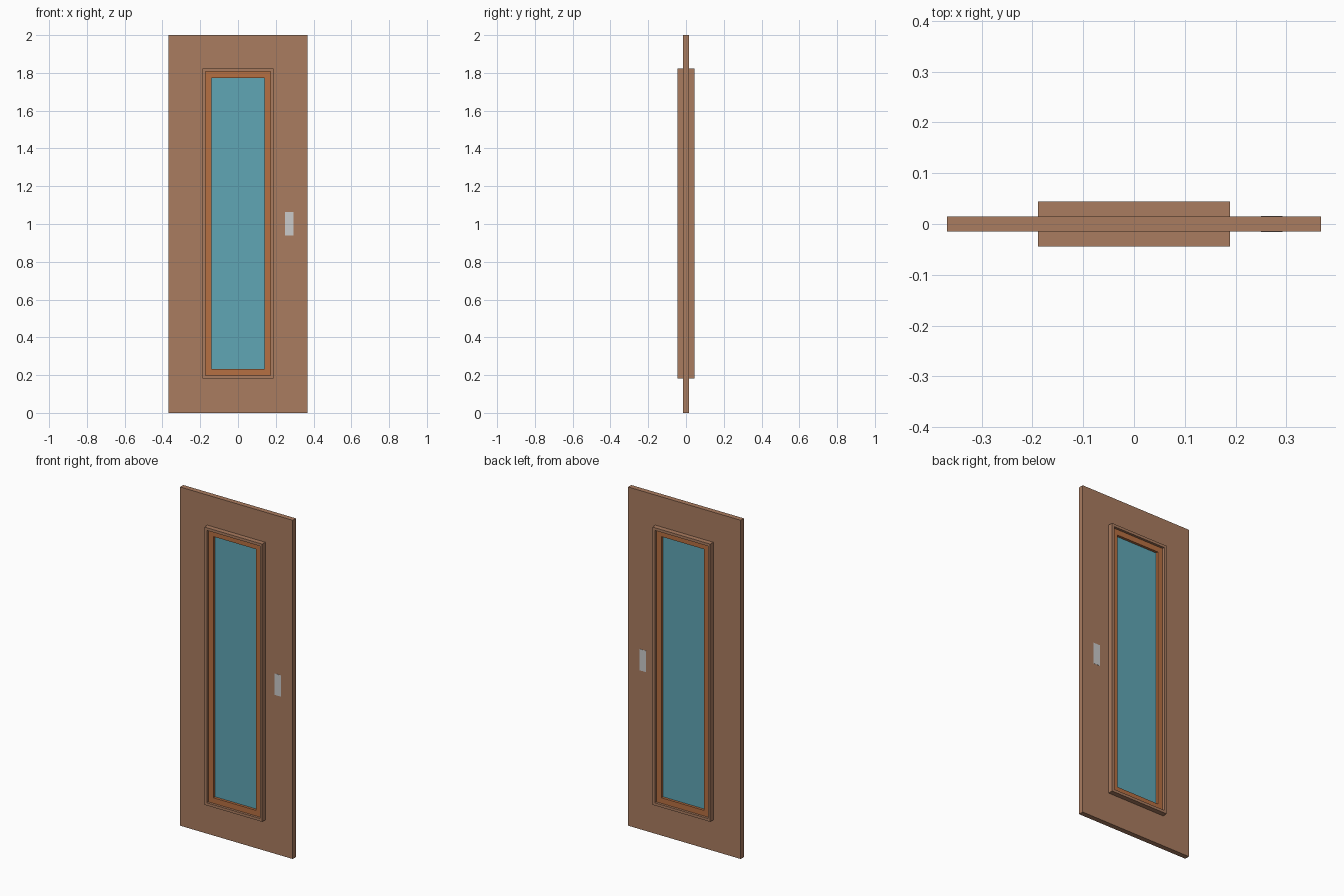
import bpy, bmesh

if "Cube" in bpy.data.objects:
    bpy.data.objects.remove(bpy.data.objects["Cube"])

MID_Z = 1.0025


def material(name, color):
    m = bpy.data.materials.new(name)
    m.diffuse_color = (*color, 1)
    m.use_nodes = True
    m.node_tree.nodes["Principled BSDF"].inputs["Base Color"].default_value = m.diffuse_color
    return m


def finish(name, bm, mat):
    bmesh.ops.recalc_face_normals(bm, faces=bm.faces)
    me = bpy.data.meshes.new(name)
    bm.to_mesh(me)
    bm.free()
    ob = bpy.data.objects.new(name, me)
    bpy.context.collection.objects.link(ob)
    if mat:
        me.materials.append(mat)
    return ob


def rect(bm, y, x0, x1, z0, z1):
    return [bm.verts.new((x, y, z)) for x, z in ((x0, z0), (x1, z0), (x1, z1), (x0, z1))]


def box(name, x, y, z, mat=None):
    bm = bmesh.new()
    bmesh.ops.create_cube(bm, size=1)
    for v in bm.verts:
        v.co = [a[0] + (c + 0.5) * (a[1] - a[0]) for c, a in zip(v.co, (x, y, z))]
    return finish(name, bm, mat)


def ring(name, outer, inner, y0, y1, mat, mirror=False):
    """Rectangular frame; outer and inner are (x0, x1, z0, z1)."""
    bm = bmesh.new()
    loops = [rect(bm, y, *r) for y, r in ((y0, outer), (y1, outer), (y1, inner), (y0, inner))]
    for a, b in zip(loops, loops[1:] + loops[:1]):
        for i in range(4):
            j = (i + 1) % 4
            bm.faces.new((a[i], a[j], b[j], b[i]))
    ob = finish(name, bm, mat)
    if mirror:
        mod = ob.modifiers.new("both_sides", "MIRROR")
        mod.use_axis = (False, True, False)
    return ob


def centred(half_x, half_z):
    return (-half_x, half_x, MID_Z - half_z, MID_Z + half_z)


brown = material("brown_wood", (0.40, 0.20, 0.115))
orange = material("orange_trim", (0.47, 0.16, 0.055))
blue = material("blue_glass", (0.115, 0.38, 0.46))

lip_outer = centred(0.189, 0.82)
lip_inner = centred(0.173, 0.804)
opening = centred(0.14, 0.771)

# Door leaf with window opening
ring("door_leaf", (-0.368, 0.368, 0, 2), opening, -0.015, 0.015, brown)

# Stepped window surround on both faces
ring("window_lip", lip_outer, lip_inner, -0.044, -0.015, brown, True)
ring("window_trim", lip_inner, opening, -0.030, -0.015, orange, True)

# Glass pane flush with the leaf
box("window_glass", opening[:2], (-0.015, 0.015), opening[2:], blue)

# Nearly flush pull plate showing on both faces
box("pull_plate", (0.25, 0.293), (-0.016, 0.016), (0.938, 1.064))
